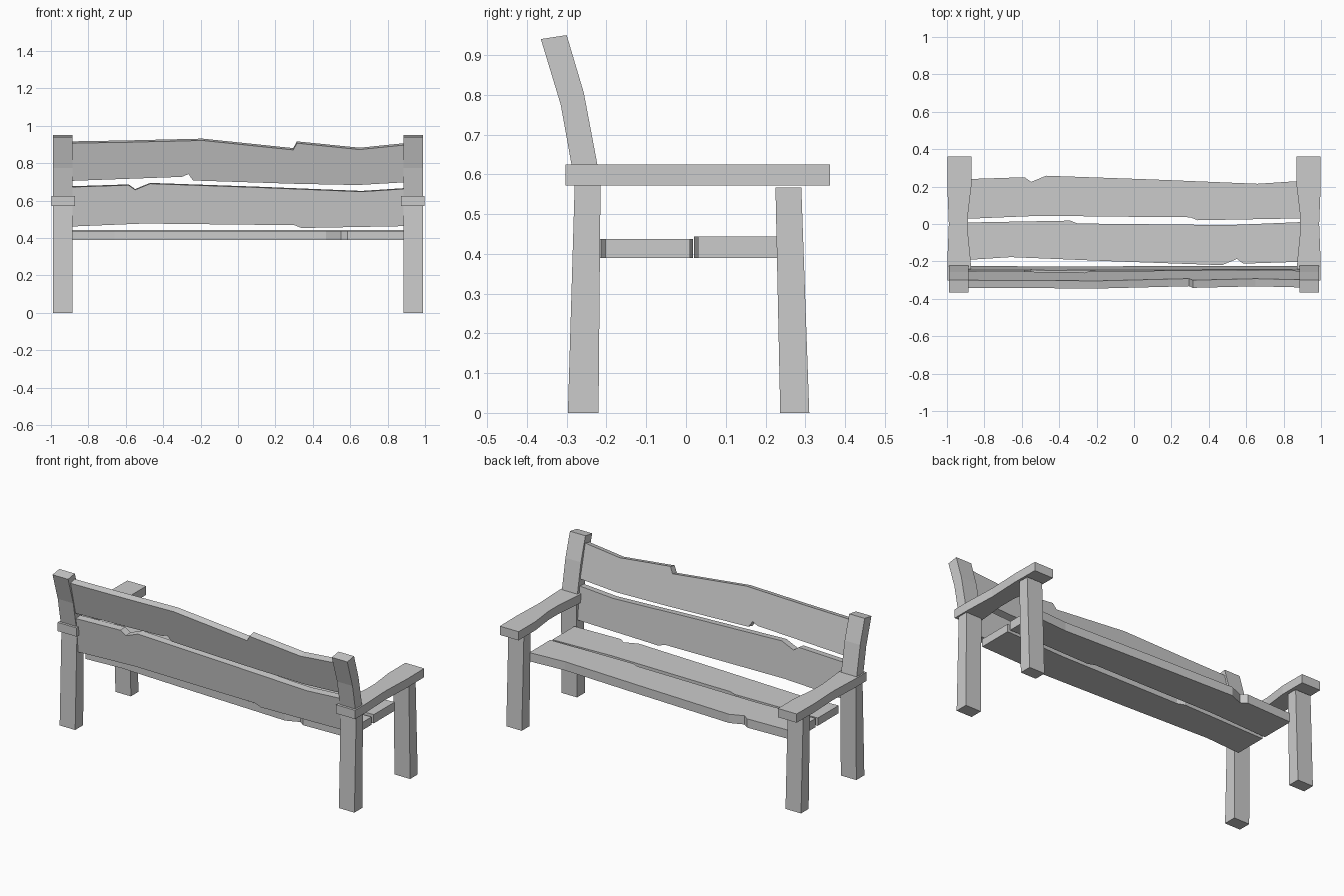
import bpy, bmesh
from mathutils import Matrix, Vector

if "Cube" in bpy.data.objects:
    bpy.data.objects.remove(bpy.data.objects["Cube"])


def prism(name, pts, depth, matrix=Matrix()):
    """Extrude a 2D outline along local z (0..depth), then place it."""
    bm = bmesh.new()
    face = bm.faces.new([bm.verts.new((a, b, 0)) for a, b in pts])
    ext = bmesh.ops.extrude_face_region(bm, geom=[face])
    verts = [v for v in ext["geom"] if isinstance(v, bmesh.types.BMVert)]
    bmesh.ops.translate(bm, verts=verts, vec=(0, 0, depth))
    bm.transform(matrix)
    bmesh.ops.recalc_face_normals(bm, faces=bm.faces)
    mesh = bpy.data.meshes.new(name)
    bm.to_mesh(mesh)
    bm.free()
    obj = bpy.data.objects.new(name, mesh)
    bpy.context.collection.objects.link(obj)
    return obj


def frame(x_axis, y_axis, origin):
    x, y = Vector(x_axis).normalized(), Vector(y_axis).normalized()
    m = Matrix((x, y, x.cross(y))).transposed().to_4x4()
    m.translation = origin
    return m


def mirrored(obj):
    mod = obj.modifiers.new("other_side", 'MIRROR')
    mod.use_axis[0] = True
    return obj


# Side profiles (y, z) for the legs
back_post = [(-.297, 0), (-.22, 0), (-.215, .57), (-.223, .625), (-.257, .805),
             (-.30, .95), (-.365, .94), (-.315, .775), (-.288, .625), (-.28, .57)]
front_leg = [(.237, 0), (.31, 0), (.29, .567), (.225, .567)]
for name, profile in (("back_post", back_post), ("front_leg", front_leg)):
    mirrored(prism(name, profile, .104, frame((0, 1, 0), (0, 0, 1), (.885, 0, 0))))

# Armrests with a slightly waisted plan outline, wrapped round the back posts
arm = [(.998, -.303), (.998, -.2), (.99, 0), (.998, .2), (.996, .362), (.87, .362),
       (.87, .2), (.888, .05), (.888, -.05), (.873, -.2), (.871, -.303)]
mirrored(prism("armrest", arm, .053, Matrix.Translation((0, 0, .572))))

# Rough-edged plank outlines, along x
plank_a = [(-.89, .24), (-.585, .25), (-.55, .225), (-.47, .258), (.1, .238),
           (.66, .215), (.89, .23), (.89, .03), (.34, .02), (.30, .036),
           (.13, .037), (-.5, .044), (-.6, .04), (-.89, .028)]
plank_b = [(-.89, .225), (-.6, .23), (-.19, .24), (.295, .188), (.315, .225),
           (.65, .19), (.89, .215), (.89, .01), (.64, -.005), (.3, .002),
           (-.24, .02), (-.265, .055), (-.3, .04), (-.89, .018)]

# Seat: the same plank used twice, the rear one turned end for end
prism("seat_plank_front", plank_a, .053, Matrix.Translation((0, 0, .39)))
prism("seat_plank_rear", [(-x, .038 - y) for x, y in plank_a], .047,
      Matrix.Translation((0, 0, .39)))

# Backrest: planks leaning with the posts (local z points to -y)
prism("backrest_lower", plank_a, .043,
      frame((1, 0, 0), (0, -.1, 1), (0, -.222, .438)))
prism("backrest_upper", plank_b, .042,
      frame((1, 0, 0), (0, -.24, 1), (0, -.248, .698)))
